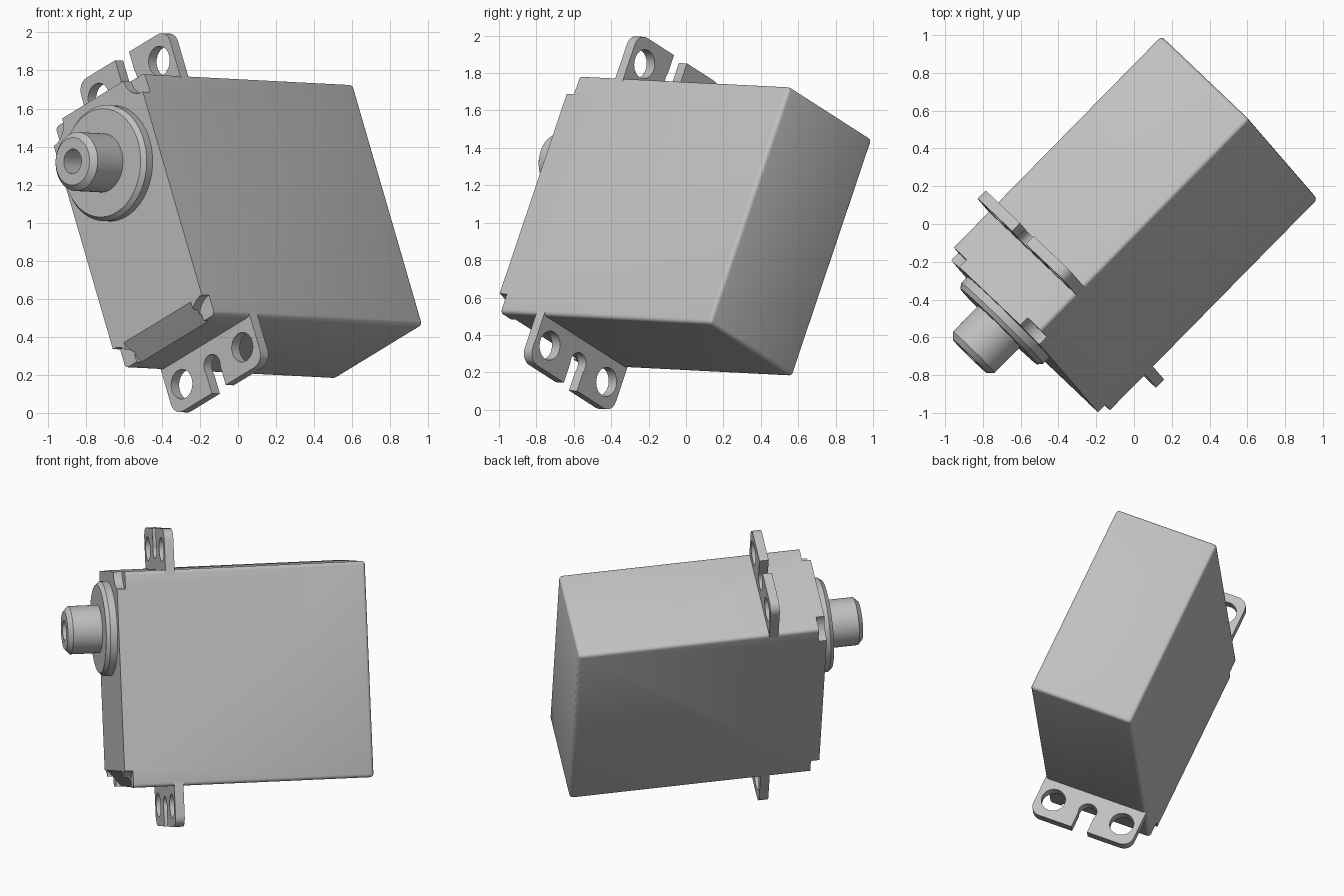
import bpy, bmesh, math
from mathutils import Matrix, Vector

cube = bpy.data.objects.get("Cube")
if cube:
    bpy.data.objects.remove(cube, do_unlink=True)

# Tilted pose: local x = width, y = towards the back, z = height
side = Vector((0.662, -0.630, 0.404)).normalized()
up = Vector((-0.265, 0.307, 0.914))
up = (up - side * up.dot(side)).normalized()
back = up.cross(side)
POSE = Matrix.Translation((0, 0, 1)) @ Matrix((side, back, up)).transposed().to_4x4()

# Main measures in local units
CX, CZ = -0.004, -0.018
HW, HH = 0.353, 0.694
FRONT, STEP, REAR = -0.83, -0.775, 0.795
SHAFT_Z = 0.31

grey = bpy.data.materials.new("plain grey")
grey.use_nodes = True
COLOUR = (0.53, 0.53, 0.53, 1)
grey.diffuse_color = COLOUR
grey.node_tree.nodes["Principled BSDF"].inputs["Base Color"].default_value = COLOUR


def make(name, bm):
    bmesh.ops.recalc_face_normals(bm, faces=bm.faces)
    mesh = bpy.data.meshes.new(name)
    bm.to_mesh(mesh)
    bm.free()
    mesh.materials.append(grey)
    obj = bpy.data.objects.new(name, mesh)
    bpy.context.collection.objects.link(obj)
    return obj


def box_bm(x0, x1, y0, y1, z0, z1):
    bm = bmesh.new()
    size = Matrix.Diagonal((x1 - x0, y1 - y0, z1 - z0, 1))
    mid = Matrix.Translation(((x0 + x1) / 2, (y0 + y1) / 2, (z0 + z1) / 2))
    bmesh.ops.create_cube(bm, size=1, matrix=mid @ size)
    return bm


def rod(x, z, r, y0, y1):
    """Cylinder cutter running along local y."""
    bm = bmesh.new()
    place = Matrix.Translation((x, (y0 + y1) / 2, z)) @ Matrix.Rotation(math.pi / 2, 4, 'X')
    bmesh.ops.create_cone(bm, cap_ends=True, segments=40, radius1=r, radius2=r,
                          depth=y1 - y0, matrix=place)
    return make("cutter", bm)


def activate(obj):
    bpy.ops.object.select_all(action='DESELECT')
    obj.select_set(True)
    bpy.context.view_layer.objects.active = obj


def cut(obj, cutters):
    activate(obj)
    for c in cutters:
        c.hide_render = True
        mod = obj.modifiers.new("cut", 'BOOLEAN')
        mod.operation, mod.solver, mod.object = 'DIFFERENCE', 'EXACT', c
        bpy.ops.object.modifier_apply(modifier=mod.name)
        bpy.data.objects.remove(c, do_unlink=True)


def finish(obj):
    obj.data.transform(POSE)
    activate(obj)
    bpy.ops.object.shade_smooth_by_angle(angle=math.radians(32))


def lathe(name, profile):
    """Turn (radius, y) points around the shaft axis."""
    bm = bmesh.new()
    verts = [bm.verts.new((CX + r, y, SHAFT_Z)) for r, y in profile]
    edges = [bm.edges.new(pair) for pair in zip(verts, verts[1:])]
    bmesh.ops.spin(bm, geom=verts + edges, cent=(CX, 0, SHAFT_Z), axis=(0, 1, 0),
                   angle=math.tau, steps=64)
    bmesh.ops.remove_doubles(bm, verts=bm.verts, dist=0.0005)
    finish(make(name, bm))


# Case: rounded box with notched front corners and a sloped lower front edge
bm = box_bm(CX - HW, CX + HW, FRONT, REAR, CZ - HH, CZ + HH)
soft = [e for e in bm.edges if any(v.co.y > 0 for v in e.verts)]
bmesh.ops.bevel(bm, geom=soft, offset=0.022, segments=3, profile=0.5, affect='EDGES')
case = make("case", bm)
notches = [rod(CX + sx * HW, CZ + sz * HH, 0.11, FRONT - 0.1, STEP)
           for sx in (-1, 1) for sz in (-1, 1)]
bm = bmesh.new()
low = CZ - HH
tri = [(FRONT - 0.04, low + 0.156), (FRONT + 0.13, low - 0.048), (FRONT - 0.04, low - 0.048)]
ends = [[bm.verts.new((CX + sx * 0.265, y, z)) for y, z in tri] for sx in (-1, 1)]
for end in ends:
    bm.faces.new(end)
for i in range(3):
    j = (i + 1) % 3
    bm.faces.new((ends[0][i], ends[0][j], ends[1][j], ends[1][i]))
cut(case, notches + [make("cutter", bm)])
finish(case)

# Mounting ears: rounded tabs with two holes and an open slot
Y0, Y1, REACH = -0.51, -0.45, 0.958
for name, s in (("upper_ear", 1), ("lower_ear", -1)):
    tip, root, hole = CZ + s * REACH, CZ + s * (HH - 0.03), CZ + s * 0.823
    bm = box_bm(CX - HW, CX + HW, Y0, Y1, min(tip, root), max(tip, root))
    corners = [e for e in bm.edges
               if all(abs(v.co.z - tip) < 0.001 for v in e.verts)
               and abs(e.verts[0].co.x - e.verts[1].co.x) < 0.001]
    bmesh.ops.bevel(bm, geom=corners, offset=0.07, segments=6, profile=0.5, affect='EDGES')
    ear = make(name, bm)
    cutters = [rod(CX + dx, hole, r, Y0 - 0.1, Y1 + 0.1)
               for dx, r in ((-0.24, 0.078), (0.24, 0.078), (0, 0.06))]
    far = tip + s * 0.1
    slot = box_bm(CX - 0.055, CX + 0.055, Y0 - 0.1, Y1 + 0.1, min(hole, far), max(hole, far))
    cut(ear, cutters + [make("cutter", slot)])
    finish(ear)

# Output collar and hollow shaft
lathe("collar", [(0, -0.80), (0.305, -0.80), (0.305, -0.875), (0.285, -0.9), (0, -0.9)])
lathe("shaft", [(0, -0.86), (0.155, -0.86), (0.155, -1.09), (0.125, -1.12),
                (0.065, -1.12), (0.065, -0.98), (0, -0.98)])
